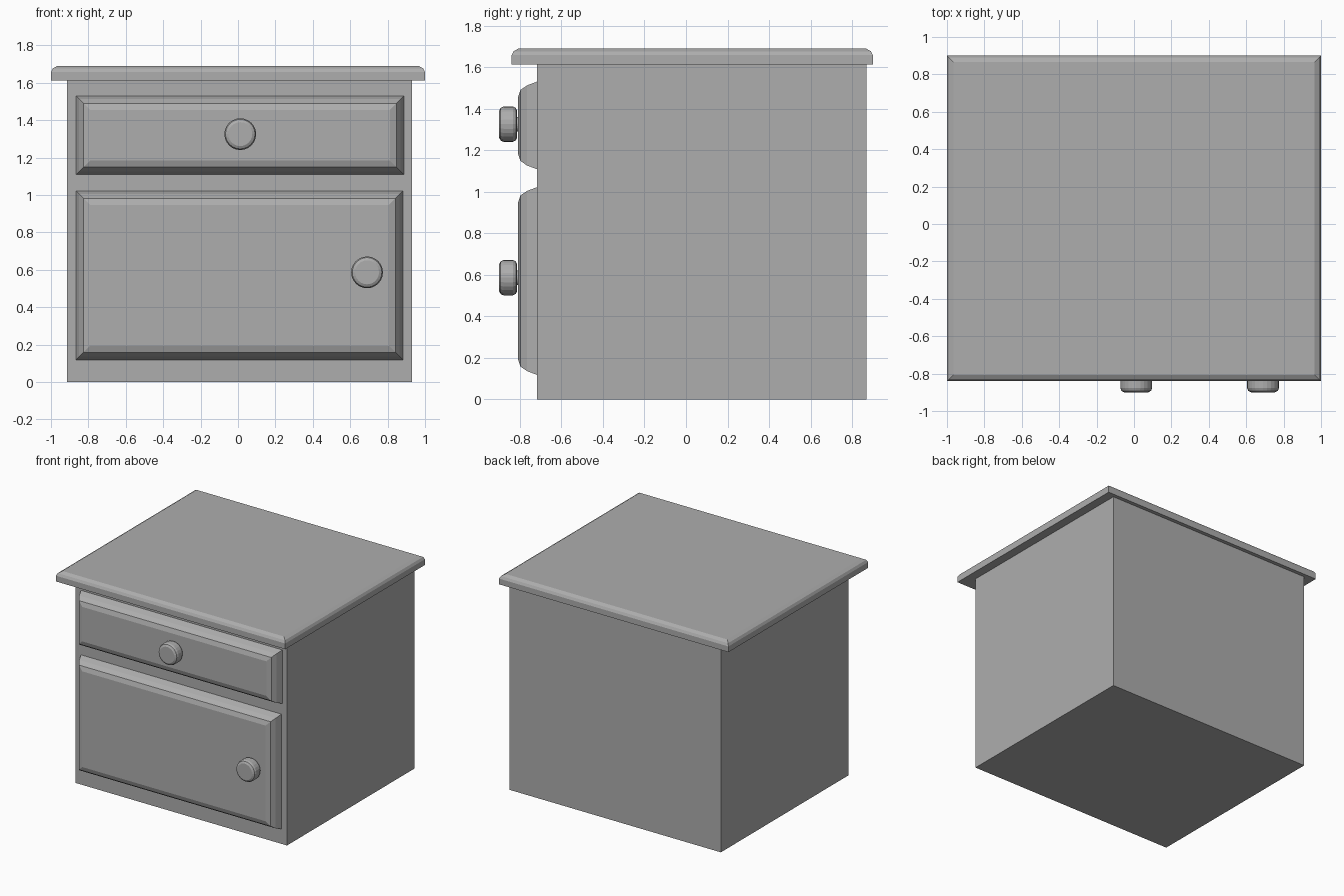
import bpy, bmesh, math

cube = bpy.data.objects.get("Cube")
if cube:
    bpy.data.objects.remove(cube, do_unlink=True)

# Single plain finish
SHADE = (0.42, 0.42, 0.42, 1)
grey = bpy.data.materials.new("plain_grey")
grey.use_nodes = True
grey.diffuse_color = SHADE
grey.node_tree.nodes["Principled BSDF"].inputs["Base Color"].default_value = SHADE


def loft(name, rings):
    """Join closed rings of points into a capped solid."""
    bm = bmesh.new()
    loops = [[bm.verts.new(p) for p in ring] for ring in rings]
    n = len(loops[0])
    for a, b in zip(loops, loops[1:]):
        for i in range(n):
            j = (i + 1) % n
            bm.faces.new((a[i], a[j], b[j], b[i]))
    bm.faces.new(loops[0][::-1])
    bm.faces.new(loops[-1])
    bmesh.ops.recalc_face_normals(bm, faces=bm.faces[:])
    mesh = bpy.data.meshes.new(name)
    bm.to_mesh(mesh)
    bm.free()
    mesh.materials.append(grey)
    obj = bpy.data.objects.new(name, mesh)
    bpy.context.collection.objects.link(obj)
    return obj


def rect(u0, u1, v0, v1, inset):
    return [(u0 + inset, v0 + inset), (u1 - inset, v0 + inset),
            (u1 - inset, v1 - inset), (u0 + inset, v1 - inset)]


def slab(name, bounds, profile):
    """Horizontal board: profile holds (inset, z) pairs."""
    return loft(name, [[(x, y, z) for x, y in rect(*bounds, i)] for i, z in profile])


FRONT = -0.717


def panel(name, bounds):
    """Raised panel on the front with a rounded border."""
    profile = [(0, -0.01), (0, 0), (0.018, 0.048), (0.04, 0.08), (0.075, 0.092)]
    return loft(name, [[(x, FRONT - d, z) for x, z in rect(*bounds, i)] for i, d in profile])


def knob(name, cx, cz, sides=24):
    """Round knob with a short stem, turned about the y axis."""
    profile = [(0.035, -0.8), (0.035, -0.813), (0.064, -0.813), (0.078, -0.819),
               (0.085, -0.833), (0.085, -0.878), (0.079, -0.892), (0.064, -0.9)]
    turn = [2 * math.pi * k / sides for k in range(sides)]
    return loft(name, [[(cx + r * math.cos(a), y, cz + r * math.sin(a)) for a in turn]
                       for r, y in profile])


# Cabinet body and moulded top
slab("cabinet_body", (-0.913, 0.929, FRONT, 0.87), [(0, 0), (0, 1.612)])
slab("top_board", (-1, 1, -0.84, 0.9),
     [(0, 1.612), (0, 1.657), (0.01, 1.676), (0.034, 1.69)])

# Drawer above door, each with a knob
panel("drawer_front", (-0.867, 0.888, 1.108, 1.53))
panel("door_front", (-0.867, 0.882, 0.118, 1.022))
knob("drawer_knob", 0.012, 1.325)
knob("door_knob", 0.69, 0.586)
